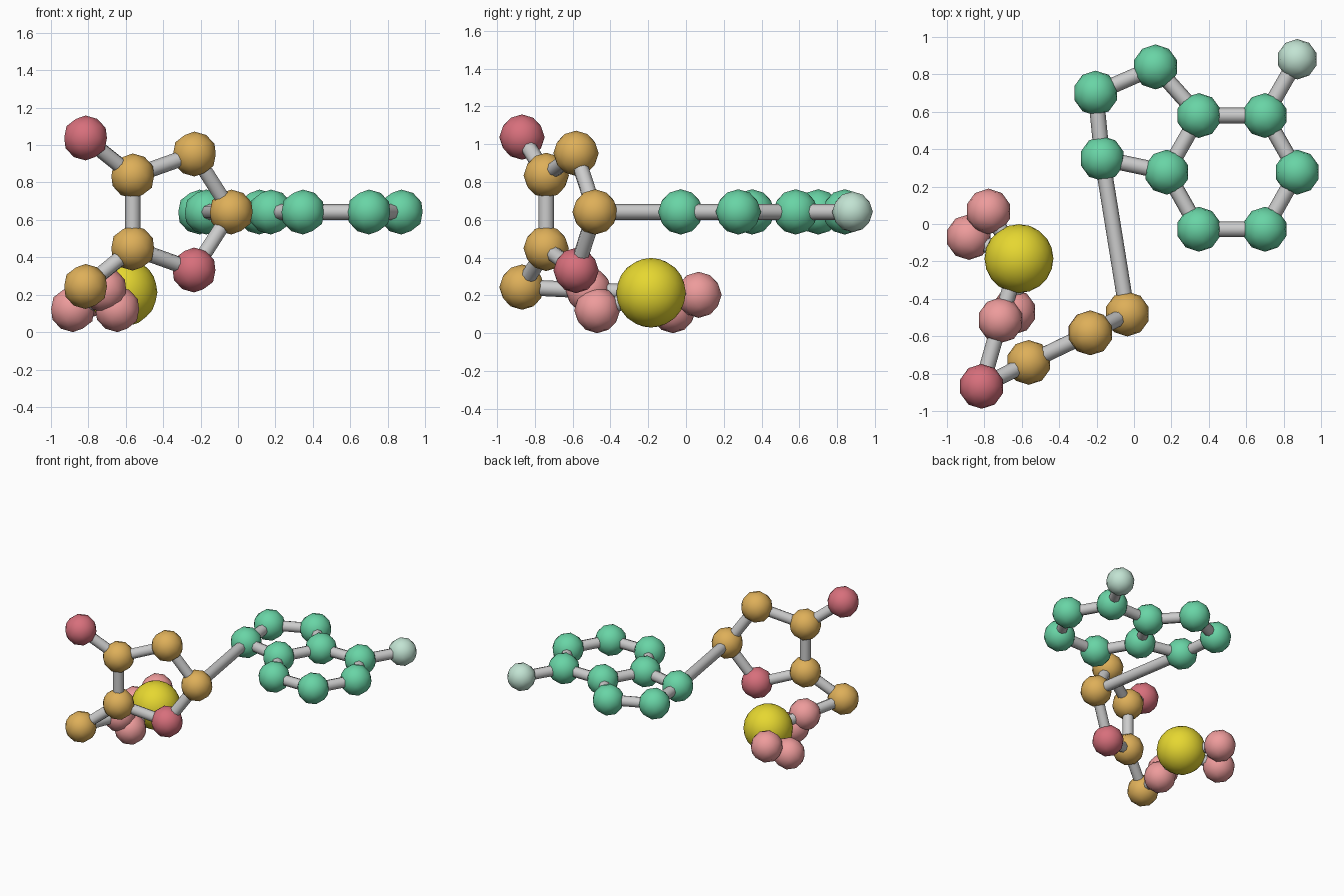
import bpy
from mathutils import Vector

if "Cube" in bpy.data.objects:
    bpy.data.objects.remove(bpy.data.objects["Cube"])

BOND_RADIUS = 0.042
RING_Z = 0.642

# Atom kinds: colour, radius, icosphere subdivisions
KINDS = {
    "base": ((0.14, 0.66, 0.38, 1), 0.12, 2),
    "tip": ((0.54, 0.77, 0.65, 1), 0.108, 2),
    "sugar": ((0.73, 0.43, 0.10, 1), 0.12, 2),
    "oxygen": ((0.68, 0.16, 0.20, 1), 0.12, 2),
    "phosphate_oxygen": ((0.85, 0.33, 0.33, 1), 0.122, 2),
    "phosphorus": ((0.79, 0.68, 0.03, 1), 0.184, 3),
}

# Atom key: kind, centre
ATOMS = {
    # flat double ring
    "a": ("base", (0.115, 0.84, RING_Z)),
    "b": ("base", (-0.205, 0.70, RING_Z)),
    "c": ("base", (-0.17, 0.35, RING_Z)),
    "d": ("base", (0.175, 0.277, RING_Z)),
    "e": ("base", (0.347, 0.58, RING_Z)),
    "f": ("base", (0.70, 0.58, RING_Z)),
    "g": ("base", (0.873, 0.277, RING_Z)),
    "h": ("base", (0.70, -0.028, RING_Z)),
    "i": ("base", (0.347, -0.028, RING_Z)),
    "j": ("tip", (0.873, 0.881, RING_Z)),
    # upright five-sided ring with its branches
    "s1": ("sugar", (-0.036, -0.481, RING_Z)),
    "s2": ("sugar", (-0.233, -0.582, 0.952)),
    "s3": ("sugar", (-0.563, -0.74, 0.835)),
    "s4": ("sugar", (-0.563, -0.74, 0.449)),
    "s5": ("sugar", (-0.815, -0.868, 0.244)),
    "o4": ("oxygen", (-0.235, -0.582, 0.332)),
    "o3": ("oxygen", (-0.815, -0.868, 1.038)),
    # phosphate cluster
    "p": ("phosphorus", (-0.615, -0.185, 0.214)),
    "p1": ("phosphate_oxygen", (-0.714, -0.515, 0.226)),
    "p2": ("phosphate_oxygen", (-0.645, -0.47, 0.122)),
    "p3": ("phosphate_oxygen", (-0.778, 0.067, 0.203)),
    "p4": ("phosphate_oxygen", (-0.883, -0.07, 0.122)),
}

BONDS = ("a-b b-c c-d d-e e-a e-f f-g g-h h-i i-d f-j c-s1 "
         "s1-s2 s2-s3 s3-s4 s4-o4 o4-s1 s3-o3 s4-s5 s5-p1 "
         "p1-p p2-p p3-p p4-p").split()


def make_material(name, colour):
    mat = bpy.data.materials.new(name)
    mat.diffuse_color = colour
    mat.use_nodes = True
    mat.node_tree.nodes["Principled BSDF"].inputs["Base Color"].default_value = mat.diffuse_color
    return mat


MATS = {k: make_material(k + "_colour", v[0]) for k, v in KINDS.items()}


def add_atom(key, kind, centre):
    _, radius, detail = KINDS[kind]
    bpy.ops.mesh.primitive_ico_sphere_add(subdivisions=detail, radius=radius,
                                          location=centre)
    ob = bpy.context.object
    ob.name = f"{kind}_atom_{key}"
    ob.data.materials.append(MATS[kind])
    bpy.ops.object.shade_smooth()


def add_bond(start, end):
    p, q = (Vector(ATOMS[k][1]) for k in (start, end))
    bpy.ops.mesh.primitive_cylinder_add(vertices=8, radius=BOND_RADIUS,
                                        depth=(q - p).length,
                                        location=(p + q) / 2)
    ob = bpy.context.object
    ob.name = f"bond_{start}_{end}"
    ob.rotation_euler = (q - p).to_track_quat("Z", "Y").to_euler()
    bpy.ops.object.shade_smooth_by_angle(angle=0.87)


# Atoms
for key, (kind, centre) in ATOMS.items():
    add_atom(key, kind, centre)

# Bonds
for pair in BONDS:
    add_bond(*pair.split("-"))
